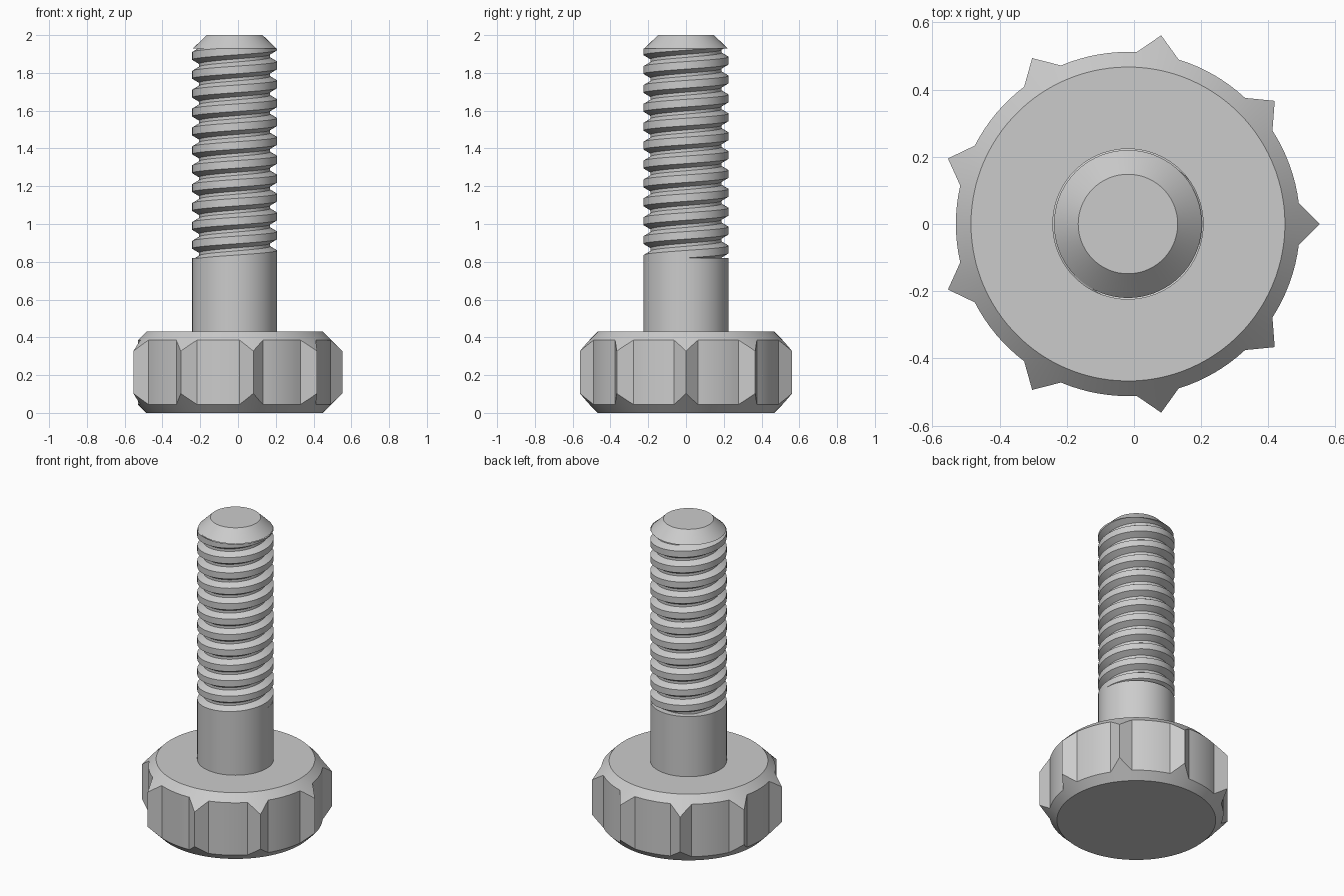
import bpy, bmesh
from math import sin, cos, pi, tau, radians

if "Cube" in bpy.data.objects:
    bpy.data.objects.remove(bpy.data.objects["Cube"])

CX = -0.018          # bolt axis offset: the nine-tooth head is centred by its bounds
N = 72               # segments around the shaft


def finish(name, bm):
    bmesh.ops.remove_doubles(bm, verts=bm.verts, dist=1e-5)
    bmesh.ops.dissolve_degenerate(bm, edges=bm.edges, dist=1e-5)
    bmesh.ops.recalc_face_normals(bm, faces=bm.faces)
    me = bpy.data.meshes.new(name)
    bm.to_mesh(me)
    bm.free()
    ob = bpy.data.objects.new(name, me)
    bpy.context.collection.objects.link(ob)
    ob.location.x = CX
    return ob


def loft(name, rings):
    """Skin closed rings of points and cap both ends."""
    bm = bmesh.new()
    vs = [[bm.verts.new(p) for p in ring] for ring in rings]
    for a, b in zip(vs, vs[1:]):
        for i in range(len(a)):
            j = (i + 1) % len(a)
            bm.faces.new((a[i], a[j], b[j], b[i]))
    bm.faces.new(vs[0][::-1])
    bm.faces.new(vs[-1])
    return finish(name, bm)


def circle(r, z):
    return [(r * cos(tau * i / N), r * sin(tau * i / N), z) for i in range(N)]


# Toothed head: star outline trimmed by 45 degree chamfer cones
FLAT, BODY, TIP, TOP = 0.467, 0.512, 0.57, 0.43
half = radians(7.1)
outline = []
for k in range(9):
    c = tau * k / 9
    bx, by = BODY * cos(half), BODY * sin(half)
    for i in range(-4, 4):                       # straight tooth flanks
        t = abs(i) / 4
        x, y = TIP + (bx - TIP) * t, by * i / 4
        outline.append((x * cos(c) - y * sin(c), x * sin(c) + y * cos(c)))
    for i in range(8):                           # arc to the next tooth
        a = c + half + (tau / 9 - 2 * half) * i / 8
        outline.append((BODY * cos(a), BODY * sin(a)))


def head_ring(kind):
    ring = []
    for x, y in outline:
        r = (x * x + y * y) ** 0.5
        s = FLAT / r if kind in ("bottom", "top") else 1
        z = {"bottom": 0, "low": r - FLAT, "high": TOP - r + FLAT, "top": TOP}[kind]
        ring.append((x * s, y * s, z))
    return ring


head = loft("toothed_head", [head_ring(k) for k in ("bottom", "low", "high", "top")])

# Plain shank and chamfered tip
Z0, Z1, MAJOR, MINOR, PITCH = 0.82, 1.93, 0.225, 0.188, 0.1
shank = loft("plain_shank", [circle(MAJOR, TOP - 0.01), circle(MAJOR, Z0)])
tip = loft("chamfered_tip", [circle(0.22, Z1), circle(0.148, 2.0)])

# Right-hand thread: helical rows clamped between shank and tip
PROFILE = [(0.0, MAJOR), (0.04, MAJOR), (0.062, MINOR), (0.078, MINOR), (PITCH, MAJOR)]


def thread_radius(h):
    h %= PITCH
    for (a, ra), (b, rb) in zip(PROFILE, PROFILE[1:]):
        if h <= b:
            return ra + (rb - ra) * (h - a) / (b - a)
    return MAJOR


bm = bmesh.new()
columns = []
for i in range(N):
    a, rise = tau * i / N, PITCH * i / N
    col = []
    for turn in range(-2, 14):
        for h, r in PROFILE[:-1]:
            z = Z0 + rise + turn * PITCH + h
            if z < Z0 or z > Z1:
                z = min(max(z, Z0), Z1)
                r = thread_radius(z - Z0 - rise)
            col.append(bm.verts.new((r * cos(a), r * sin(a), z)))
    columns.append(col)
for i in range(N):
    a, b = columns[i], columns[(i + 1) % N]
    shift = 4 if i == N - 1 else 0               # seam climbs one pitch
    for k in range(len(a) - 1 - shift):
        bm.faces.new((a[k], b[k + shift], b[k + 1 + shift], a[k + 1]))
thread = finish("screw_thread", bm)

# Smooth round surfaces, keep edges sharp
for ob in (head, shank, tip, thread):
    ob.select_set(True)
bpy.context.view_layer.objects.active = head
bpy.ops.object.shade_smooth_by_angle(angle=radians(25))
